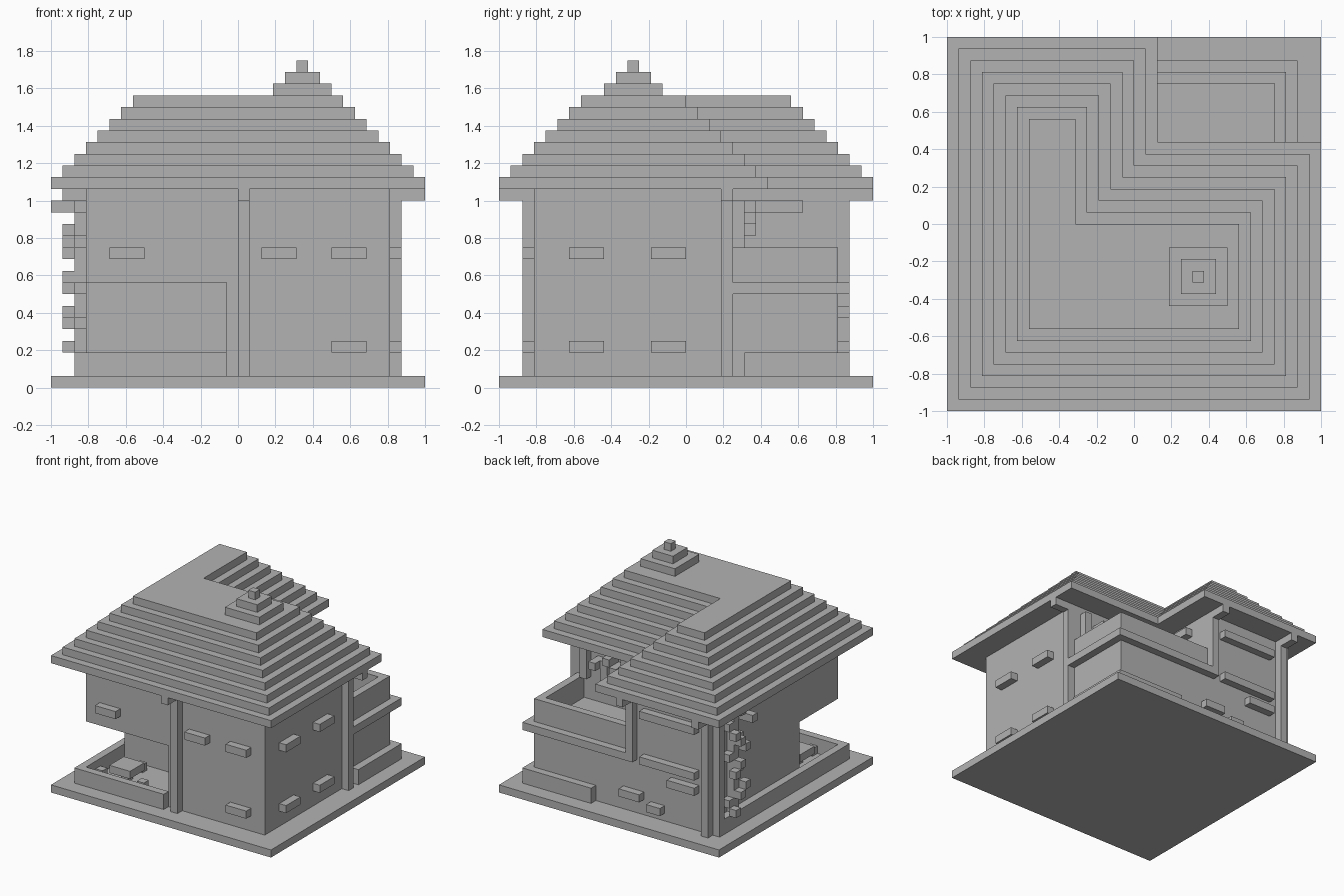
import bpy
import bmesh

U = 1 / 16  # one building block

cube = bpy.data.objects.get("Cube")
if cube:
    bpy.data.objects.remove(cube, do_unlink=True)

stone = bpy.data.materials.new("plain grey")
stone.use_nodes = True
grey = (0.45, 0.45, 0.45, 1)
stone.diffuse_color = grey
stone.node_tree.nodes["Principled BSDF"].inputs["Base Color"].default_value = grey


def finish(name, bm):
    bmesh.ops.recalc_face_normals(bm, faces=bm.faces)
    mesh = bpy.data.meshes.new(name)
    bm.to_mesh(mesh)
    bm.free()
    mesh.materials.append(stone)
    obj = bpy.data.objects.new(name, mesh)
    bpy.context.collection.objects.link(obj)


def add_prism(bm, outline, z0, z1):
    face = bm.faces.new([bm.verts.new((x * U, y * U, z0 * U)) for x, y in outline])
    new = bmesh.ops.extrude_face_region(bm, geom=[face])["geom"]
    top = [v for v in new if isinstance(v, bmesh.types.BMVert)]
    bmesh.ops.translate(bm, verts=top, vec=(0, 0, (z1 - z0) * U))


def prism(name, outline, z0, z1):
    bm = bmesh.new()
    add_prism(bm, outline, z0, z1)
    finish(name, bm)


def boxes(name, *spans):
    """Each span is x0, x1, y0, y1, z0, z1 in blocks."""
    bm = bmesh.new()
    for x0, x1, y0, y1, z0, z1 in spans:
        add_prism(bm, [(x0, y0), (x1, y0), (x1, y1), (x0, y1)], z0, z1)
    finish(name, bm)


def ell(r, nx, ny):
    """Square of half size r with the back corner on +x cut out."""
    return [(-r, -r), (r, -r), (r, ny), (nx, ny), (nx, r), (-r, r)]


# Ground slab and walls
boxes("ground_slab", (-16, 16, -16, 16, 0, 1))
prism("lower_walls", [(-1, -13), (13, -13), (13, 13), (-13, 13), (-13, -5), (-1, -5)], 1, 9)
prism("upper_walls", ell(13, -1, 4), 9, 17)

# Stepped roof with a finial
for k in range(8):
    prism(f"roof_step_{k + 1}", ell(16 - k, 2 - k, 7 - k), 17 + k, 18 + k)
for k, r in enumerate((2.5, 1.5, 0.5)):
    boxes(f"finial_step_{k + 1}", (5.5 - r, 5.5 + r, -4.5 - r, -4.5 + r, 25 + k, 26 + k))

# Posts, each with a beam end under the eaves
boxes("front_post", (0, 1, -14, -13, 1, 17), (0, 1, -16, -14, 16, 17))
boxes("left_post", (13, 14, 3, 4, 1, 17), (14, 16, 3, 4, 16, 17))
boxes("back_post", (-2, -1, 13, 14, 8, 17), (-2, -1, 14, 16, 16, 17))
boxes("corner_post", (-13, -12, 13, 14, 1, 17), (-13, -12, 14, 16, 16, 17))

# Balcony and low garden walls
boxes("balcony_floor", (-1, 14, 4, 14, 8, 9))
boxes("balcony_parapet", (12, 13, 4, 13, 9, 12), (-1, 12, 12, 13, 9, 12))
boxes("planter_wall", (13, 14, 5, 14, 1, 3), (4, 13, 13, 14, 1, 3))
boxes("porch_wall", (-14, -1, -14, -13, 1, 3), (-14, -13, -13, 13, 1, 3))

# Porch table and stools
boxes("porch_table", (-11, -8, -11, -8, 2, 3), (-10, -9, -10, -9, 1, 2))
boxes("porch_stools", (-13, -12, -11, -10, 1, 2), (-7, -6, -11, -10, 1, 2),
      (-10, -9, -13, -12, 1, 2), (-10, -9, -7, -6, 1, 2))

# Protruding wall bricks
boxes("front_bricks", *[(x, x + 3, -14, -13, z, z + 1)
                        for x, z in ((-11, 11), (2, 11), (8, 11), (8, 3))])
boxes("left_bricks", *[(13, 14, y, y + 3, z, z + 1) for y in (-10, -3) for z in (3, 11)])
boxes("back_bricks", *[(x0, x1, 13, 14, z, z + 1) for x0, x1, z in
                       ((-11, -3, 14), (-11, -3, 8), (-11, -7, 6), (-3, 0, 3), (-6, -4, 2))])
boxes("balcony_lintel", (-1, 0, 6, 10, 15, 16))

# Climbing vine on the right wall: stem, then leaves to either side
boxes("vine_stem", (-14, -13, 9, 10, 1, 17), (-14, -13, 12, 13, 3, 17))
leaves = [(-15, y, z) for y, z in
          ((10, 3), (9, 5), (8, 6), (10, 8), (9, 9), (8, 11), (9, 12), (10, 13), (9, 16))]
leaves += [(-14, y, z) for y, z in ((10, 4), (8, 5), (8, 8), (10, 10), (8, 12), (10, 14), (7, 15))]
boxes("vine_leaves", (-16, -13, 8, 9, 15, 16),
      *[(x, x + 1, y, y + 1, z, z + 1) for x, y, z in leaves])

# Vine over the balcony
boxes("balcony_vine", *[(x, x + 1, 4, 5, 12, 15 + x % 2) for x in (5, 8, 11)],
      (6, 7, 4, 6, 13, 15), (9, 10, 4, 6, 14, 15), (7, 8, 4, 6, 15, 16))
